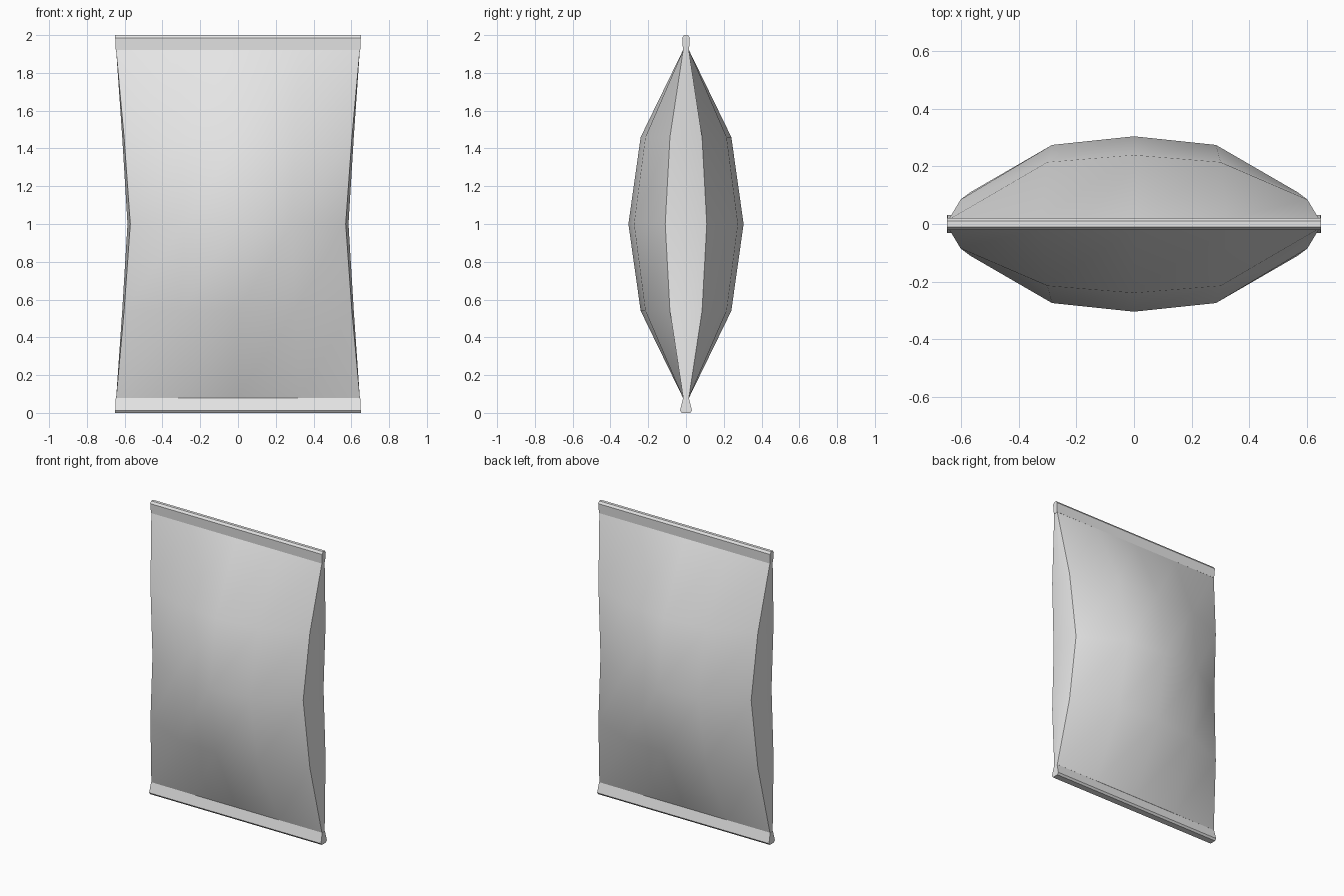
import bpy
import bmesh

cube = bpy.data.objects.get("Cube")
if cube:
    bpy.data.objects.remove(cube, do_unlink=True)

foil = bpy.data.materials.new("light grey foil")
foil.use_nodes = True
GREY = (0.8, 0.8, 0.8, 1)
foil.diffuse_color = GREY
foil.node_tree.nodes["Principled BSDF"].inputs["Base Color"].default_value = GREY


def ring_points(z, edge, middle, centre, half, bulge):
    """One closed horizontal section: front and back columns plus side mid points."""
    front = [(-half, -edge), (-half / 2, -middle), (0, -centre),
             (half / 2, -middle), (half, -edge)]
    back = [(-x, -y) for x, y in front]
    side = half + bulge
    return [(x, y, z) for x, y in front + [(side, 0)] + back + [(-side, 0)]]


def loft(name, sections, smooth):
    """Skin a stack of sections and cap both ends."""
    bm = bmesh.new()
    rings = [[bm.verts.new(p) for p in ring_points(*s)] for s in sections]
    count = len(rings[0])
    for low, high in zip(rings, rings[1:]):
        for i in range(count):
            j = (i + 1) % count
            face = bm.faces.new((low[i], low[j], high[j], high[i]))
            face.smooth = smooth
        # Keep the creases along the side gussets sharp
        for i in (0, 4, 6, 10):
            bm.edges.get((low[i], high[i])).smooth = False
    for cap in (rings[0], rings[-1]):
        bm.faces.new(cap)
    bmesh.ops.recalc_face_normals(bm, faces=bm.faces)
    mesh = bpy.data.meshes.new(name)
    bm.to_mesh(mesh)
    bm.free()
    mesh.materials.append(foil)
    obj = bpy.data.objects.new(name, mesh)
    bpy.context.collection.objects.link(obj)
    return obj


def seal(z, depth, half=0.65):
    return (z, depth, depth, depth, half, 0)


# Puffed pouch body, pinched in at the waist
neck = (0.015, 0.016, 0.016, 0.645, 0)
shoulder = (0.085, 0.215, 0.24, 0.603, 0.01)
waist = (0.11, 0.275, 0.305, 0.57, 0.015)
levels = [(0.08, neck), (0.54, shoulder), (1.0, waist), (1.46, shoulder), (1.92, neck)]
loft("pouch_body", [(z, *s) for z, s in levels], True)

# Flat crimped strips at both ends
loft("bottom_seal", [seal(0, 0.022), seal(0.013, 0.032), seal(0.08, 0.015, 0.647)], False)
loft("top_seal", [seal(1.92, 0.016, 0.647), seal(1.985, 0.02), seal(2, 0.01)], False)
